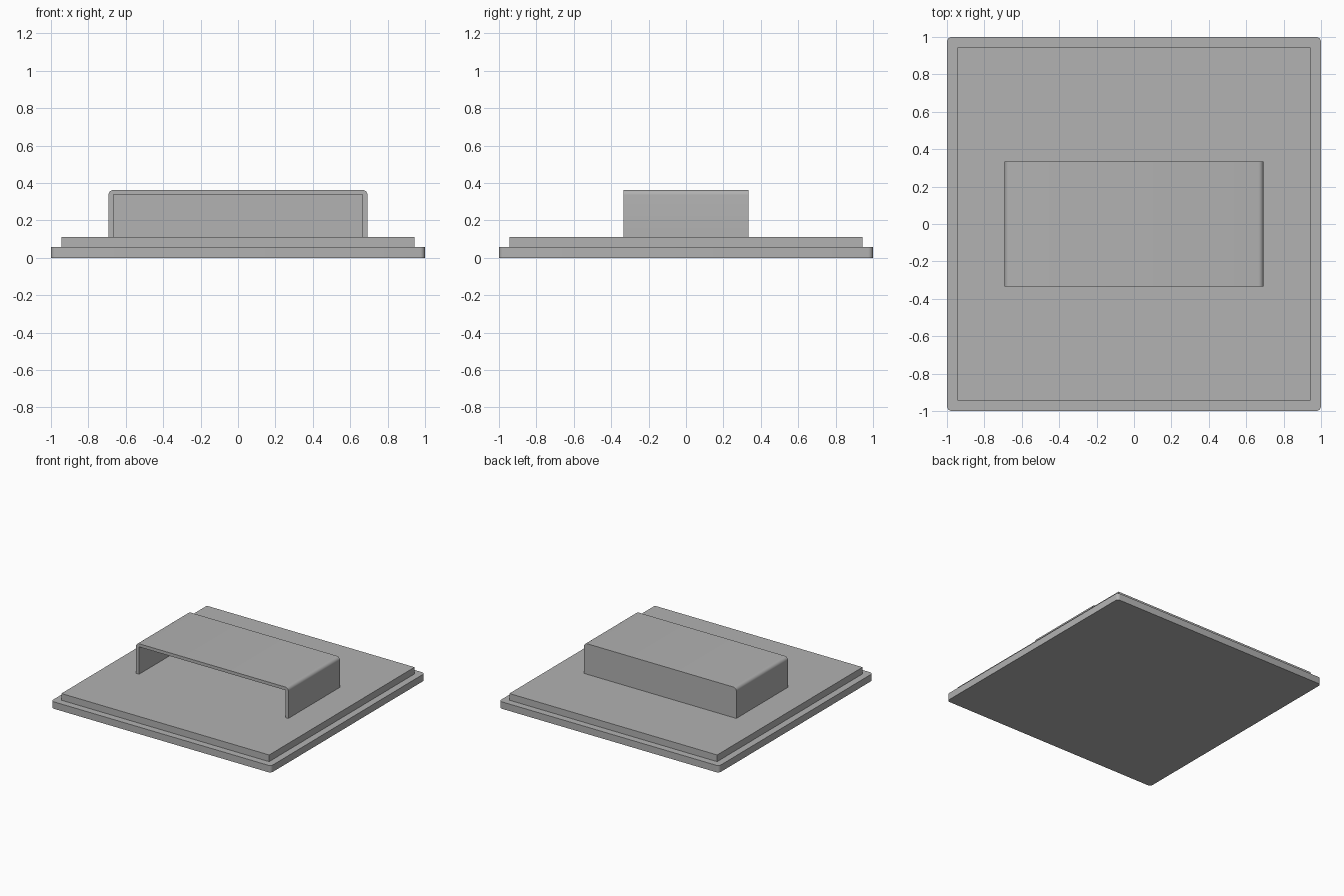
import bpy, bmesh, math
from mathutils import Vector

if "Cube" in bpy.data.objects:
    bpy.data.objects.remove(bpy.data.objects["Cube"])

grey = bpy.data.materials.new("plain grey")
grey.diffuse_color = (0.445, 0.445, 0.445, 1)
grey.use_nodes = True
grey.node_tree.nodes["Principled BSDF"].inputs["Base Color"].default_value = grey.diffuse_color


def rounded_rect(hx, lo, hi, r, lower=True, steps=6):
    """Outline from -hx..hx and lo..hi; the lower corners may stay square."""
    pts = []
    corners = [(hx, hi, 1, 1, 0), (-hx, hi, -1, 1, 90),
               (-hx, lo, -1, -1, 180), (hx, lo, 1, -1, 270)]
    for x, y, sx, sy, start in corners:
        if r == 0 or (sy < 0 and not lower):
            pts.append((x, y))
            continue
        for i in range(steps + 1):
            a = math.radians(start + 90 * i / steps)
            pts.append((x - sx * r + r * math.cos(a), y - sy * r + r * math.sin(a)))
    return pts


def prism(name, outline, start, end, axis="Z"):
    """Extrude a closed outline along Z (xy outline) or Y (xz outline)."""
    bm = bmesh.new()
    place = (lambda u, v: (u, v, start)) if axis == "Z" else (lambda u, v: (u, start, v))
    face = bm.faces.new([bm.verts.new(place(u, v)) for u, v in outline])
    ext = bmesh.ops.extrude_face_region(bm, geom=[face])
    move = Vector((0, 0, end - start)) if axis == "Z" else Vector((0, end - start, 0))
    bmesh.ops.translate(bm, vec=move,
                        verts=[g for g in ext["geom"] if isinstance(g, bmesh.types.BMVert)])
    bmesh.ops.recalc_face_normals(bm, faces=bm.faces)
    mesh = bpy.data.meshes.new(name)
    bm.to_mesh(mesh)
    bm.free()
    mesh.materials.append(grey)
    obj = bpy.data.objects.new(name, mesh)
    bpy.context.collection.objects.link(obj)
    return obj


def activate(obj):
    bpy.ops.object.select_all(action="DESELECT")
    obj.select_set(True)
    bpy.context.view_layer.objects.active = obj


# Stepped base: rounded lower slab and square upper slab
base = prism("base_slab", rounded_rect(1.0, -1.0, 1.0, 0.027), 0.0, 0.057)
upper = prism("upper_slab", rounded_rect(0.944, -0.944, 0.944, 0), 0.057, 0.112)

# Hood: rounded top edges, closed back, open front
hood = prism("hood", rounded_rect(0.692, 0.112, 0.363, 0.027, lower=False),
             -0.335, 0.335, "Y")
cutter = prism("hood_cutter", rounded_rect(0.665, 0.05, 0.337, 0), -0.4, 0.308, "Y")
cutter.hide_render = True
cut = hood.modifiers.new("hollow", "BOOLEAN")
cut.operation = "DIFFERENCE"
cut.solver = "EXACT"
cut.object = cutter
activate(hood)
bpy.ops.object.modifier_apply(modifier=cut.name)
bpy.data.objects.remove(cutter, do_unlink=True)

# Smooth rounded corners, sharp edges elsewhere
for part in (base, upper, hood):
    activate(part)
    bpy.ops.object.shade_smooth_by_angle(angle=math.radians(30))
